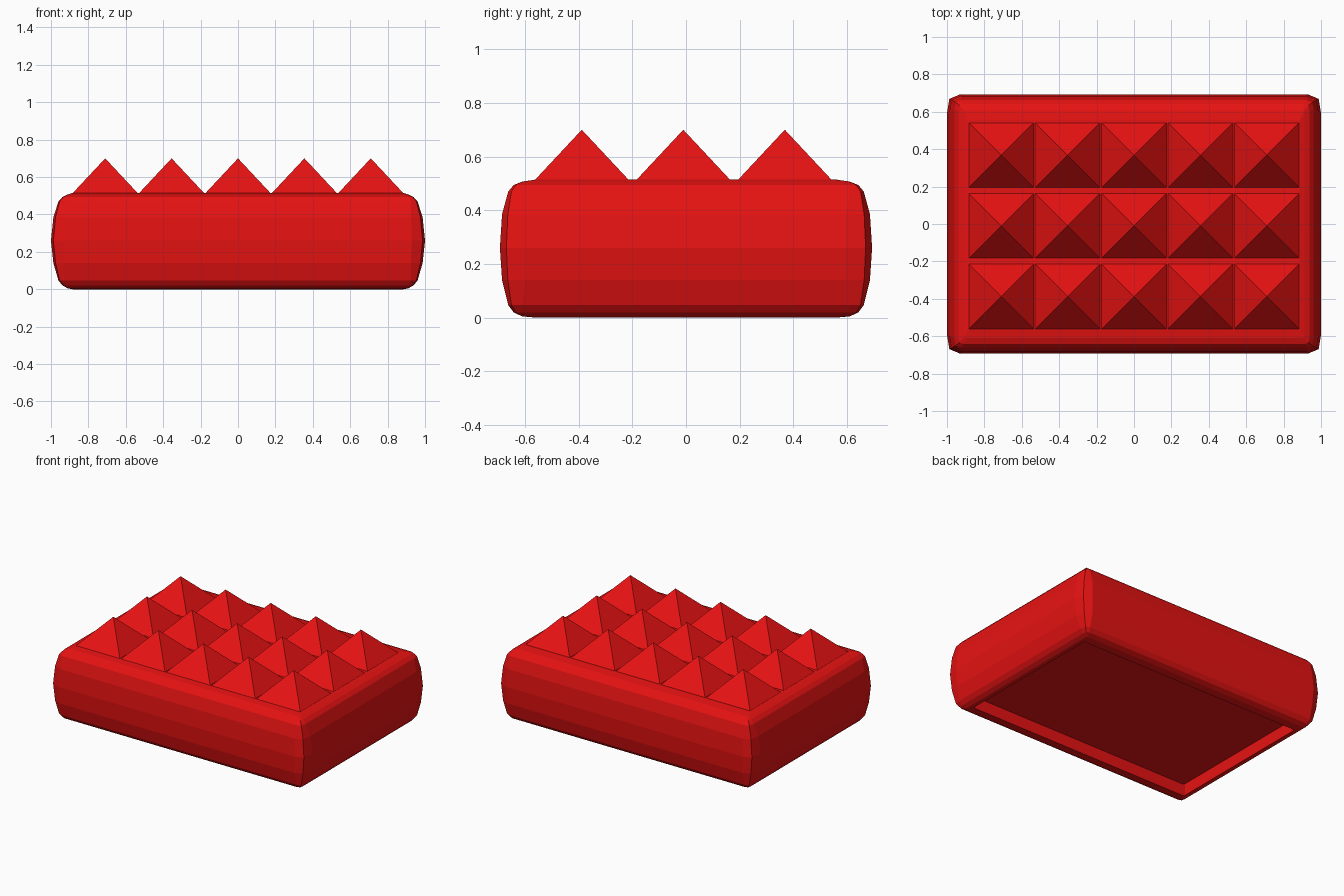
import bpy
import bmesh

if "Cube" in bpy.data.objects:
    bpy.data.objects.remove(bpy.data.objects["Cube"])

red = bpy.data.materials.new("red")
red.diffuse_color = (0.8, 0.006, 0.006, 1)
red.use_nodes = True
red.node_tree.nodes["Principled BSDF"].inputs["Base Color"].default_value = red.diffuse_color


def make_object(name, bm):
    bmesh.ops.recalc_face_normals(bm, faces=bm.faces[:])
    mesh = bpy.data.meshes.new(name)
    bm.to_mesh(mesh)
    bm.free()
    mesh.materials.append(red)
    obj = bpy.data.objects.new(name, mesh)
    bpy.context.collection.objects.link(obj)
    return obj


def ring(bm, hx, hy, z, soft):
    """Rectangle with two-segment eased corners; soft scales the easing."""
    corner = [(hx, hy - 0.10 * soft),
              (hx - 0.013 * soft, hy - 0.024 * soft),
              (hx - 0.07 * soft, hy)]
    pts = []
    for sx, sy in ((1, 1), (-1, 1), (-1, -1), (1, -1)):
        quarter = [(sx * x, sy * y) for x, y in corner]
        pts += quarter if sx * sy > 0 else quarter[::-1]
    return [bm.verts.new((x, y, z)) for x, y in pts]


# Bulging body, lofted from the underside recess up to the top plate
sections = [
    (0.885, 0.555, 0.085, 0.1), (0.885, 0.555, 0.0, 0.1),
    (0.91, 0.61, 0.005, 0.2), (0.938, 0.642, 0.02, 0.35),
    (0.96, 0.662, 0.047, 0.5),
    (0.987, 0.685, 0.14, 0.9), (1.0, 0.693, 0.26, 1.0),
    (0.987, 0.685, 0.385, 0.9), (0.96, 0.662, 0.47, 0.5),
    (0.938, 0.642, 0.494, 0.35),
    (0.91, 0.61, 0.507, 0.2), (0.885, 0.555, 0.515, 0.1),
]
bm = bmesh.new()
rings = [ring(bm, *s) for s in sections]
for a, b in zip(rings, rings[1:]):
    for i in range(len(a)):
        j = (i + 1) % len(a)
        bm.faces.new((a[i], a[j], b[j], b[i]))
bm.faces.new(rings[0])
bm.faces.new(rings[-1])
make_object("cushion_body", bm)

# Pyramid studs, five columns by three rows
H = 0.173
bm = bmesh.new()
for col in range(-2, 3):
    for row in range(-1, 2):
        cx, cy = col * 0.355, -0.01 + row * 0.378
        base = [bm.verts.new((cx + sx * H, cy + sy * H, 0.515))
                for sx, sy in ((-1, -1), (1, -1), (1, 1), (-1, 1))]
        tip = bm.verts.new((cx, cy, 0.70))
        for i in range(4):
            bm.faces.new((base[i], base[(i + 1) % 4], tip))
make_object("pyramid_studs", bm)
